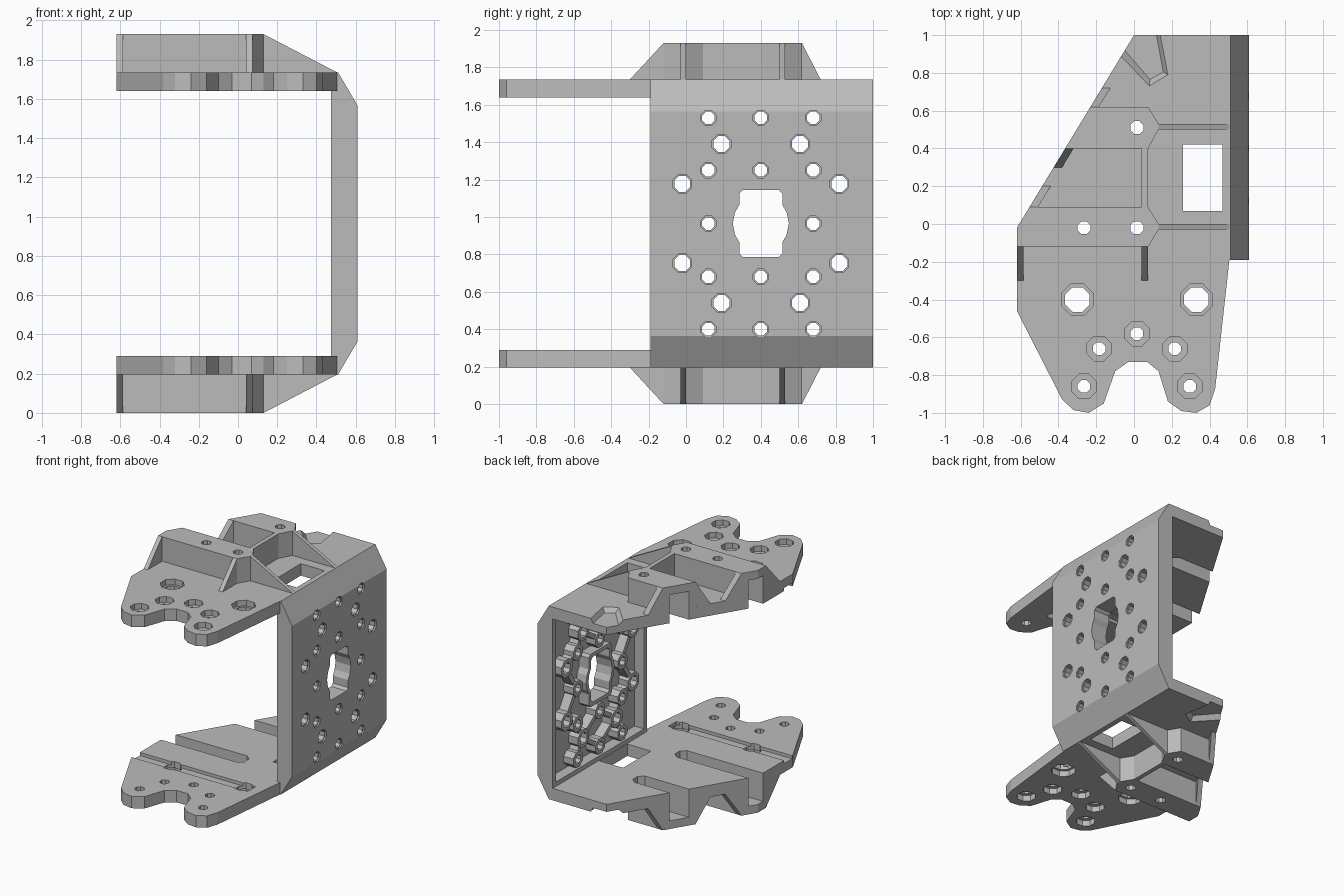
import bpy, bmesh, math
from mathutils import Vector

if "Cube" in bpy.data.objects:
    bpy.data.objects.remove(bpy.data.objects["Cube"])

MID = 0.965                                  # height of the mirror plane
PLATE_IN, PLATE_OUT, TOP = 0.675, 0.77, 0.965

grey = bpy.data.materials.new("light_grey")
grey.use_nodes = True
grey.diffuse_color = (0.5, 0.5, 0.5, 1)
grey.node_tree.nodes["Principled BSDF"].inputs["Base Color"].default_value = (0.5, 0.5, 0.5, 1)


def loft(bm, *rings):
    """Closed solid through rings that have equal point counts."""
    vs = [[bm.verts.new(p) for p in ring] for ring in rings]
    n = len(vs[0])
    bm.faces.new(vs[0])
    bm.faces.new(vs[-1])
    for a, b in zip(vs, vs[1:]):
        for i in range(n):
            j = (i + 1) % n
            bm.faces.new((a[i], a[j], b[j], b[i]))


def slab(bm, outline, z0, z1):
    loft(bm, [(x, y, z0) for x, y in outline], [(x, y, z1) for x, y in outline])


def extrude(bm, ring, offset):
    loft(bm, ring, [Vector(p) + Vector(offset) for p in ring])


def box(bm, x0, x1, y0, y1, z0, z1):
    slab(bm, [(x0, y0), (x1, y0), (x1, y1), (x0, y1)], z0, z1)


def ring(u, v, r, w, along, sides=8):
    """Regular polygon across the x or z axis at position w."""
    pts = []
    for k in range(sides):
        a = (k + 0.5) * math.tau / sides
        p, q = u + r * math.cos(a), v + r * math.sin(a)
        pts.append((w, p, q) if along == "x" else (p, q, w))
    return pts


def make(name, bm, cutters=(), mirror=False, helper=False):
    bmesh.ops.recalc_face_normals(bm, faces=bm.faces)
    me = bpy.data.meshes.new(name)
    bm.to_mesh(me)
    bm.free()
    me.materials.append(grey)
    ob = bpy.data.objects.new(name, me)
    ob.location.z = MID
    bpy.context.collection.objects.link(ob)
    for c in cutters:
        m = ob.modifiers.new("cut", "BOOLEAN")
        m.operation, m.solver, m.object = "DIFFERENCE", "EXACT", c
    if mirror:
        ob.modifiers.new("mirror", "MIRROR").use_axis = (False, False, True)
        ob.modifiers["mirror"].use_mirror_merge = False
    if helper:
        ob.hide_render = True
        ob.hide_set(True)
    return ob


def edge(y):
    """x of the slanted plate edge."""
    return -0.62 + 0.608 * (y + 0.02)


# Cutters for the plates
bm = bmesh.new()
for x, y, r, wide in [(-0.3, -0.4, 0.07, 0.09), (0.33, -0.4, 0.07, 0.09),
                      (0.015, -0.58, 0.036, 0.07), (-0.185, -0.66, 0.036, 0.07),
                      (0.215, -0.66, 0.036, 0.07), (-0.265, -0.86, 0.036, 0.07),
                      (0.295, -0.86, 0.036, 0.07)]:
    step = 0.725
    loft(bm, ring(x, y, r, 0.6, "z"), ring(x, y, r, step, "z"),
         ring(x, y, wide, step, "z"), ring(x, y, wide, 0.9, "z"))
box(bm, 0.26, 0.468, 0.07, 0.42, 0.6, 0.9)
plate_holes = make("plate_hole_cutter", bm, helper=True)

bm = bmesh.new()
box(bm, -0.8, 0.4, -0.45, -0.35, 0.6, 0.7)
# Tapered recess at the back corner
outer = [(-0.08, 0.9), (0.08, 0.73), (0.18, 0.79), (0.13, 1.05), (-0.06, 1.05)]
inner = [(-0.05, 0.92), (0.085, 0.765), (0.155, 0.805), (0.11, 1.05), (-0.03, 1.05)]
loft(bm, [(x, y, 0.735) for x, y in inner], [(x, y, 0.771) for x, y in outer])
plate_grooves = make("plate_groove_cutter", bm, helper=True)

bm = bmesh.new()
for y in (-0.02, 0.51):
    w = 0.065
    slab(bm, [(-0.9, y - w), (0.05, y - w), (0.09, y - 0.03),
              (0.09, y + 0.03), (0.05, y + w), (-0.9, y + w)], 0.6, 0.9)
slots = make("slot_cutter", bm, helper=True)

bm = bmesh.new()
for x, y in [(-0.265, -0.02), (0.015, -0.02), (0.015, 0.51)]:
    loft(bm, ring(x, y, 0.037, 0.8, "z"), ring(x, y, 0.037, 1.1, "z"))
bar_holes = make("bar_hole_cutter", bm, helper=True)

# Upper and lower plates
bm = bmesh.new()
slab(bm, [(-0.62, -0.02), (-0.62, -0.46), (-0.38, -0.93), (-0.32, -0.985), (-0.24, -1),
          (-0.16, -0.95), (-0.1, -0.78), (-0.03, -0.73), (0.07, -0.73), (0.13, -0.78),
          (0.18, -0.94), (0.25, -0.99), (0.33, -1), (0.4, -0.96), (0.43, -0.87),
          (0.505, -0.19), (0.475, -0.19), (0.475, 1), (0, 1)], PLATE_IN, PLATE_OUT)
make("plates", bm, (plate_holes, plate_grooves, slots), mirror=True)

# Raised bars across the plates
bm = bmesh.new()
base = PLATE_OUT - 0.02
slab(bm, [(-0.62, -0.12), (0.075, -0.12), (0.13, -0.03), (0.13, 0), (0.075, 0.09),
          (edge(0.09), 0.09), (-0.62, -0.02)], base, TOP)
slab(bm, [(edge(0.4), 0.4), (0.075, 0.4), (0.13, 0.5), (0.13, 0.53), (0.075, 0.62),
          (edge(0.62), 0.62)], base, TOP)
make("raised_bars", bm, (slots, bar_holes), mirror=True)

# Thin webs: pocket end, sloped ribs and gussets
bm = bmesh.new()
box(bm, 0.04, 0.075, 0.09, 0.4, base, TOP)
for y in (-0.03, 0.5):
    extrude(bm, [(0.13, y, PLATE_OUT), (0.505, y, PLATE_OUT), (0.13, y, TOP)], (0, 0.03, 0))
for x in (-0.62, 0.04):
    extrude(bm, [(x, -0.12, TOP), (x, -0.3, PLATE_OUT), (x, -0.12, PLATE_OUT)], (0.035, 0, 0))
for high, low in [(0.09, 0.2), (0.4, 0.3), (0.62, 0.72)]:
    extrude(bm, [(edge(high), high, TOP), (edge(low), low, PLATE_OUT),
                 (edge(high), high, PLATE_OUT)], (0.045, 0, 0))
make("webs", bm, mirror=True)

# Side wall hole pattern, symmetric about y = 0.4 and the middle height
YC = 0.4
quarter = [(0.28, 0.565, 0.036), (0, 0.565, 0.036), (0.21, 0.425, 0.046), (0.28, 0.285, 0.036),
           (0, 0.285, 0.036), (0.42, 0.212, 0.046), (0.28, 0, 0.036)]
holes = sorted({(YC + sy * y, sz * z, r) for y, z, r in quarter for sy in (-1, 1) for sz in (-1, 1)})

bm = bmesh.new()
for y, z, r in holes:
    loft(bm, ring(y, z, r, 0.4, "x"), ring(y, z, r, 0.598, "x"),
         ring(y, z, r + 0.008, 0.598, "x"), ring(y, z, r + 0.008, 0.7, "x"))
wall_holes = make("wall_hole_cutter", bm, helper=True)


def opening(grow, x):
    """Bulged slot outline in the wall."""
    side = [(0.095, -0.18), (0.115, -0.16), (0.115, -0.1), (0.138, -0.06), (0.15, 0),
            (0.138, 0.06), (0.115, 0.1), (0.115, 0.16), (0.095, 0.18)]
    pts = side + [(-y, -z) for y, z in side]
    return [(x, YC + y + math.copysign(grow, y), z + math.copysign(grow, z) * (abs(z) > 0.11))
            for y, z in pts]


bm = bmesh.new()
loft(bm, opening(0, 0.4), opening(0, 0.7))
wall_opening = make("opening_cutter", bm, helper=True)

bm = bmesh.new()
box(bm, 0.4, 0.56, -0.15, 0.96, -0.64, 0.64)
wall_pocket = make("pocket_cutter", bm, helper=True)

# Side wall with chamfered edges
bm = bmesh.new()
half = [(0.475, 0.77), (0.51, 0.77), (0.61, 0.6)]
profile = half + [(x, -z) for x, z in reversed(half)]
extrude(bm, [(x, -0.19, z) for x, z in profile], (0, 1.19, 0))
make("side_wall", bm, (wall_pocket, wall_opening, wall_holes))

# Bosses around the holes, on the inside of the wall
bm = bmesh.new()
for y, z, r in holes:
    loft(bm, ring(y, z, r + 0.029, 0.475, "x"), ring(y, z, r + 0.029, 0.562, "x"))
make("hole_bosses", bm, (wall_holes,))
bm = bmesh.new()
loft(bm, opening(0.03, 0.475), opening(0.03, 0.562))
make("opening_boss", bm, (wall_opening,))

# Stiffening ribs between neighbouring bosses
bm = bmesh.new()
for i, (y0, z0, r0) in enumerate(holes):
    for y1, z1, r1 in holes[i + 1:]:
        a, b = Vector((0.485, y0, z0)), Vector((0.485, y1, z1))
        if (b - a).length < 0.26:
            d = (b - a).normalized()
            a, b = a + d * (r0 + 0.012), b - d * (r1 + 0.012)
            s = Vector((0, -d.z, d.y)) * 0.018
            extrude(bm, [a - s, b - s, b + s, a + s], (0.077, 0, 0))
make("wall_ribs", bm)
